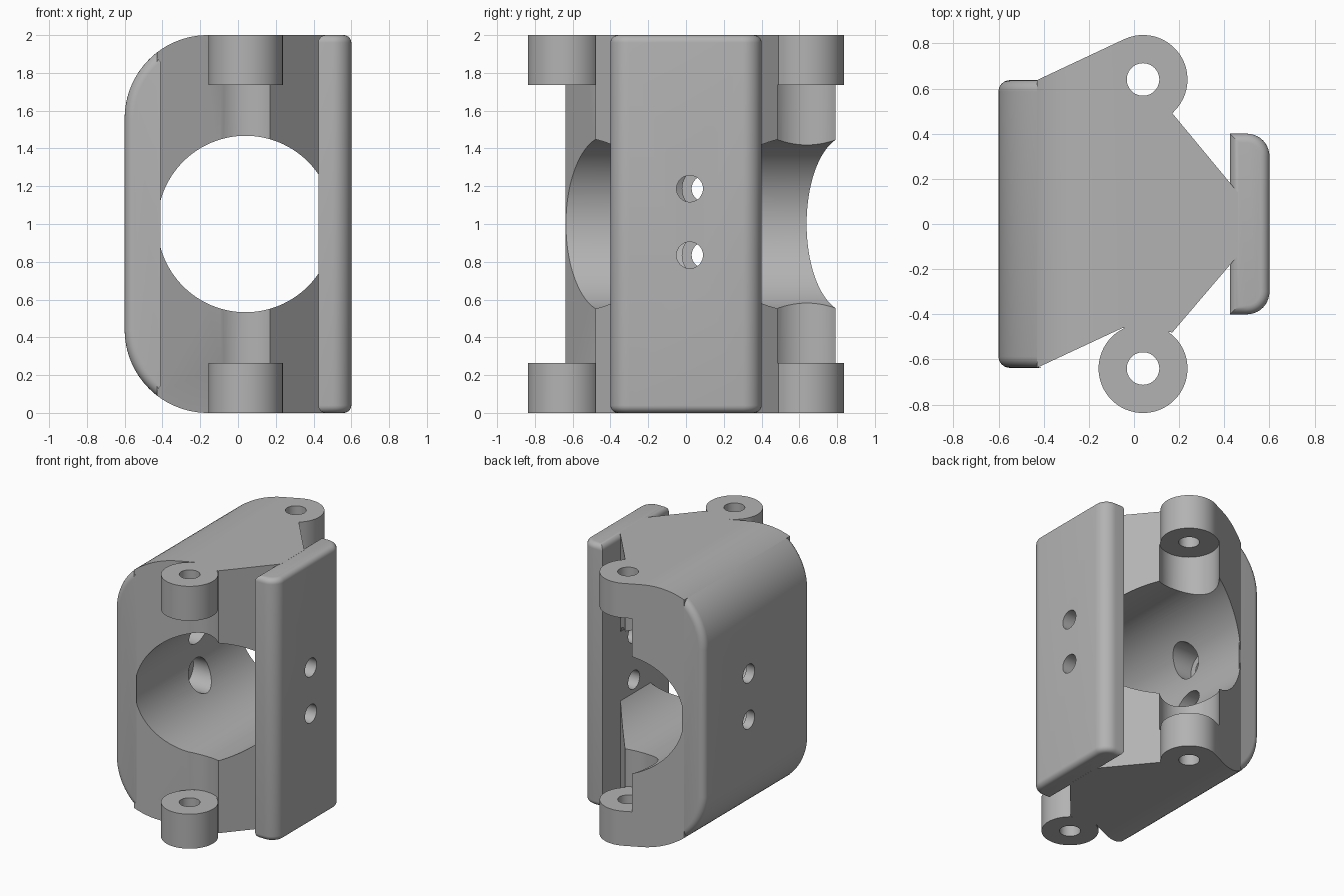
import bpy, bmesh, math
from mathutils import Matrix, Vector

cube = bpy.data.objects.get("Cube")
if cube:
    bpy.data.objects.remove(cube, do_unlink=True)

grey = bpy.data.materials.new("plain grey")
grey.use_nodes = True
tone = (0.45, 0.45, 0.45, 1)
grey.diffuse_color = tone
grey.node_tree.nodes["Principled BSDF"].inputs["Base Color"].default_value = tone

PIN_X, PIN_Y = 0.04, 0.64
LUG_R, LUG_H = 0.197, 0.263
SLAB_X, SLAB_Y, ROUND = -0.43, 0.637, 0.44


def arc(cx, cy, r, start, end, steps=24):
    angles = [math.radians(start + (end - start) * i / steps) for i in range(steps + 1)]
    return [(cx + r * math.cos(a), cy + r * math.sin(a)) for a in angles]


def finish(bm, name):
    bmesh.ops.recalc_face_normals(bm, faces=bm.faces)
    mesh = bpy.data.meshes.new(name)
    bm.to_mesh(mesh)
    bm.free()
    mesh.materials.append(grey)
    obj = bpy.data.objects.new(name, mesh)
    bpy.context.collection.objects.link(obj)
    return obj


def prism(name, points, axis, low, high, bevel=0, rule=None):
    """Extrude a plan (axis z) or elevation (axis y) outline, rounding chosen edges."""
    place = (lambda p, h: (p[0], p[1], h)) if axis == "z" else (lambda p, h: (p[0], h, p[1]))
    bm = bmesh.new()
    face = bm.faces.new([bm.verts.new(place(p, low)) for p in points])
    new = bmesh.ops.extrude_face_region(bm, geom=[face])["geom"]
    shift = Vector(place((0, 0), high - low))
    bmesh.ops.translate(bm, vec=shift, verts=[v for v in new if isinstance(v, bmesh.types.BMVert)])
    bmesh.ops.recalc_face_normals(bm, faces=bm.faces)
    if bevel:
        edges = [e for e in bm.edges if rule(*[v.co for v in e.verts])]
        bmesh.ops.bevel(bm, geom=edges, offset=bevel, segments=6, profile=0.5, affect="EDGES")
    return finish(bm, name)


def rod(name, centre, radius, length, axis, sides=64):
    bm = bmesh.new()
    turn = {"x": Matrix.Rotation(math.pi / 2, 4, "Y"),
            "y": Matrix.Rotation(math.pi / 2, 4, "X"), "z": Matrix()}[axis]
    bmesh.ops.create_cone(bm, cap_ends=True, segments=sides, radius1=radius, radius2=radius,
                          depth=length, matrix=Matrix.Translation(centre) @ turn)
    return finish(bm, name)


def combine(obj, tool, operation="DIFFERENCE"):
    mod = obj.modifiers.new("shape", "BOOLEAN")
    mod.operation, mod.solver, mod.object = operation, "EXACT", tool
    bpy.context.view_layer.objects.active = obj
    bpy.ops.object.modifier_apply(modifier=mod.name)


def discard(tool):
    bpy.data.objects.remove(tool, do_unlink=True)


# Side slab with big rounded corners and softened ends
corner = -0.6 + ROUND
side = (arc(corner, 2 - ROUND, ROUND, 90, 180) + arc(corner, ROUND, ROUND, 180, 270))
swing = math.degrees(math.acos((corner - SLAB_X) / ROUND))
slab_outline = (arc(corner, 2 - ROUND, ROUND, 180 - swing, 180)
                + arc(corner, ROUND, ROUND, 180, 180 + swing))
slab = prism("side_slab", slab_outline, "y", -SLAB_Y, SLAB_Y, 0.05,
             lambda a, b: abs(a.y - b.y) < 1e-5 and min(a.x, b.x) < SLAB_X - 1e-3)

# Central body, tapering to a neck, with one wing running into the back lugs
plan = ([(SLAB_X, -SLAB_Y), (-0.05, -0.46), (0.17, -0.48), (0.46, -0.14), (0.46, 0.14), (0.17, 0.49)]
        + arc(PIN_X, PIN_Y, LUG_R, -45, 115) + [(SLAB_X, SLAB_Y)])
body = prism("central_body", plan, "z", 0, 2)
envelope = prism("envelope", side + [(0.7, 0), (0.7, 2)], "y", -1, 1)
combine(body, envelope, "INTERSECT")
discard(envelope)

# Front lugs
for z in (LUG_H / 2, 2 - LUG_H / 2):
    lug = rod("front_lug", (PIN_X, -PIN_Y, z), LUG_R, LUG_H, "z")
    combine(body, lug, "UNION")
    discard(lug)

# Knuckle clearances, pin holes and the main bore
for y in (-PIN_Y, PIN_Y):
    for radius, length in ((0.207, 2 - 2 * LUG_H), (0.072, 3)):
        cutter = rod("cutter", (PIN_X, y, 1), radius, length, "z")
        combine(body, cutter)
        discard(cutter)
bore = rod("cutter", (PIN_X, 0, 1), 0.467, 3, "y", 128)
combine(body, bore)
discard(bore)

# Mounting plate with rounded outer edges
plate_plan = ([(0.425, -0.4)] + arc(0.5, -0.3, 0.1, -90, 0, 10)
              + arc(0.5, 0.3, 0.1, 0, 90, 10) + [(0.425, 0.4)])
plate = prism("mounting_plate", plate_plan, "z", 0, 2, 0.04, lambda a, b: abs(a.z - b.z) < 1e-5)

# Screw holes through plate and slab, with counterbores inside the bore
for z in (0.835, 1.187):
    for obj, x, y, radius, length in ((plate, 0.5, 0.02, 0.07, 0.5), (body, 0.5, 0.02, 0.07, 0.5),
                                      (slab, -0.5, 0.1, 0.07, 0.5), (slab, -0.35, 0.1, 0.12, 0.36),
                                      (body, -0.3, 0.1, 0.12, 0.4)):
        cutter = rod("cutter", (x, y, z), radius, length, "x", 40)
        combine(obj, cutter)
        discard(cutter)

for obj in (slab, body, plate):
    bpy.ops.object.select_all(action="DESELECT")
    obj.select_set(True)
    bpy.context.view_layer.objects.active = obj
    bpy.ops.object.shade_smooth_by_angle(angle=math.radians(30))
